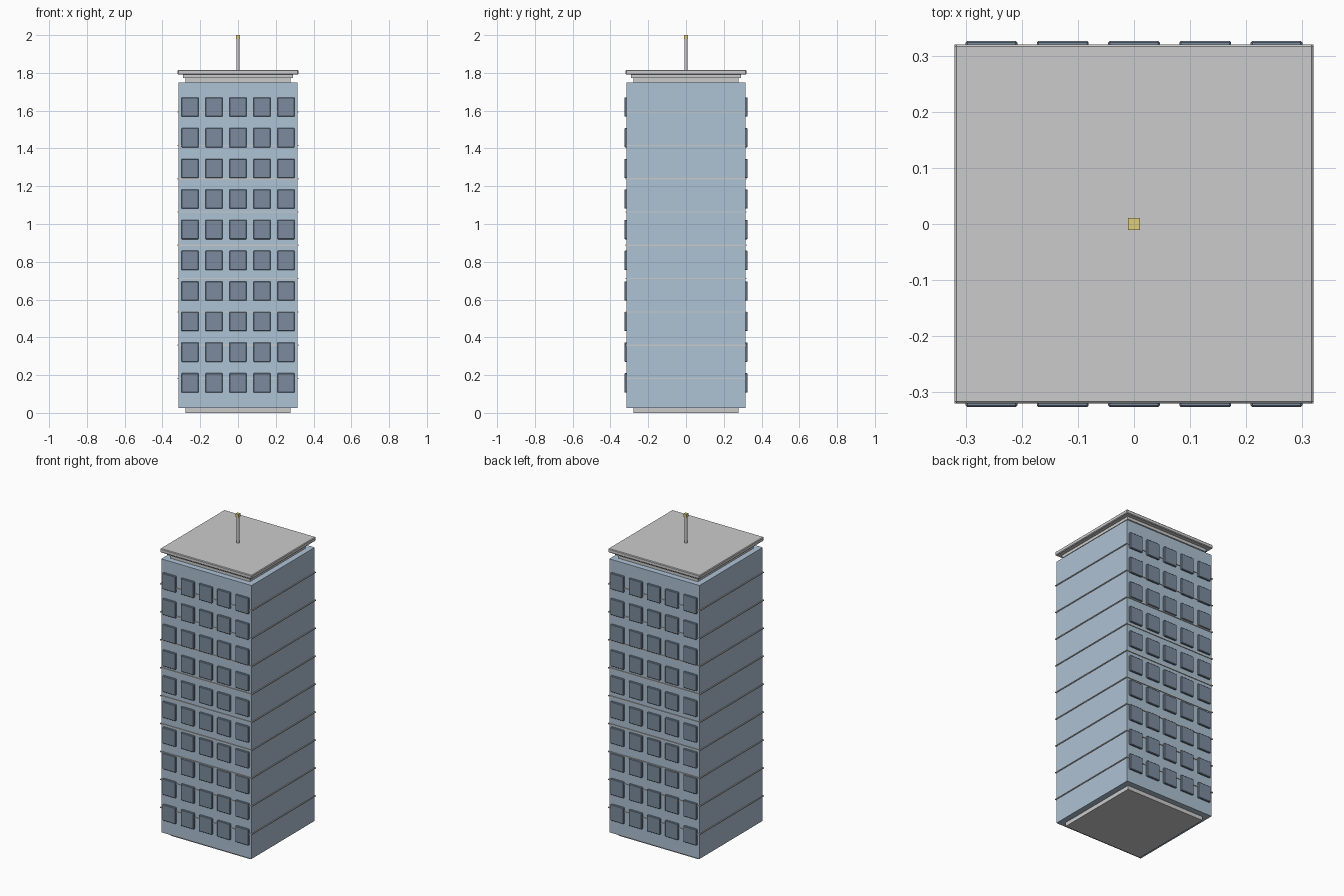
import bpy, bmesh
from mathutils import Matrix

if "Cube" in bpy.data.objects:
    bpy.data.objects.remove(bpy.data.objects["Cube"])


def material(name, rgb):
    m = bpy.data.materials.new(name)
    m.diffuse_color = (*rgb, 1)
    m.use_nodes = True
    m.node_tree.nodes["Principled BSDF"].inputs["Base Color"].default_value = m.diffuse_color
    return m


BLUE = material("facade_blue", (0.42, 0.54, 0.66))
GLASS = material("window_glass", (0.20, 0.26, 0.34))
GOLD = material("beacon_yellow", (0.72, 0.62, 0.20))


def boxes(name, items, mat=None, bevel=0.0):
    """One object from (centre, size) boxes."""
    bm = bmesh.new()
    for centre, size in items:
        bmesh.ops.create_cube(bm, size=1, matrix=Matrix.Translation(centre) @ Matrix.Diagonal((*size, 1)))
    if bevel:
        bmesh.ops.bevel(bm, geom=bm.edges[:], offset=bevel, segments=1, affect='EDGES')
    mesh = bpy.data.meshes.new(name)
    bm.to_mesh(mesh)
    bm.free()
    obj = bpy.data.objects.new(name, mesh)
    bpy.context.collection.objects.link(obj)
    if mat:
        mesh.materials.append(mat)
    return obj


def slab(name, half, z0, z1, mat=None, bevel=0.0):
    return boxes(name, [((0, 0, (z0 + z1) / 2), (2 * half, 2 * half, z1 - z0))], mat, bevel)


# Plinth and main tower block
slab("plinth", 0.278, 0, 0.03)
slab("tower_body", 0.315, 0.025, 1.75, BLUE)

# Thin ledges between the storeys
for i in range(9):
    z = 0.182 + i * 0.1763
    slab(f"floor_ledge_{i + 1}", 0.32, z - 0.003, z + 0.003)

# Window grids on the front and back only
for side, sign in (("front", -1), ("back", 1)):
    panes = [((c * 0.127, sign * 0.318, 0.159 + r * 0.1622), (0.092, 0.017, 0.102))
             for c in range(-2, 3) for r in range(10)]
    boxes(f"{side}_windows", panes, GLASS, 0.003)

# Stepped roof
slab("roof_neck", 0.278, 1.745, 1.777)
slab("roof_step", 0.292, 1.773, 1.793)
slab("roof_cap", 0.32, 1.791, 1.816, bevel=0.004)

# Mast with beacon
bpy.ops.mesh.primitive_cylinder_add(vertices=16, radius=0.008, depth=0.172, location=(0, 0, 1.899))
mast = bpy.context.object
mast.name = "mast"
bpy.ops.object.shade_smooth_by_angle()
slab("beacon", 0.0105, 1.98, 2.0, GOLD)
